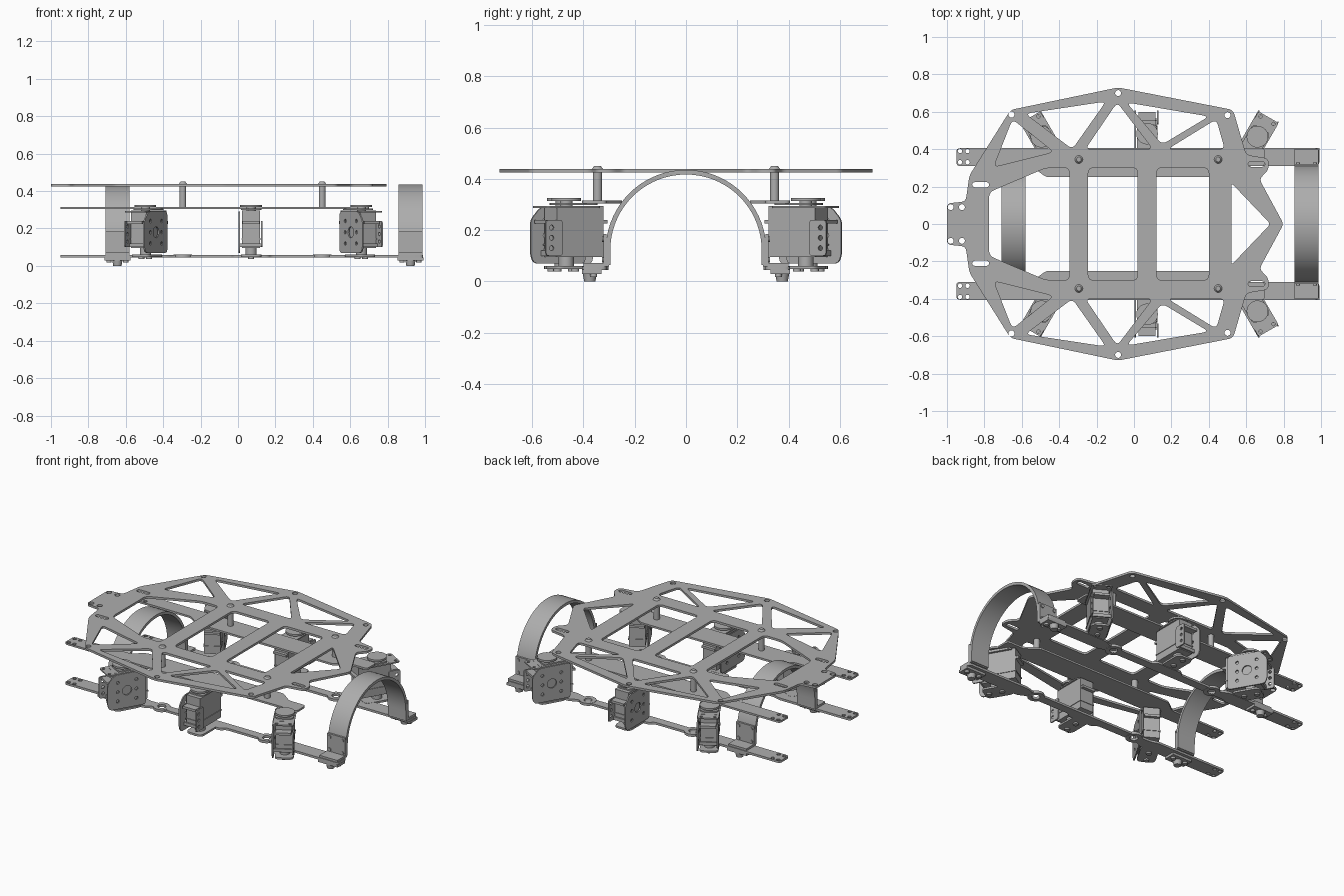
import bpy, bmesh
from math import sin, cos, pi, radians
from mathutils import Matrix, Vector

cube = bpy.data.objects.get("Cube")
if cube:
    bpy.data.objects.remove(cube, do_unlink=True)

grey = bpy.data.materials.new("machined_grey")
grey.use_nodes = True
colour = (0.42, 0.42, 0.42, 1)
grey.diffuse_color = colour
grey.node_tree.nodes["Principled BSDF"].inputs["Base Color"].default_value = colour

UPRIGHT = Matrix.Rotation(pi / 2, 4, 'X')                    # sheet in x-z
ACROSS = Matrix.Rotation(pi / 2, 4, 'Z') @ UPRIGHT           # sheet in y-z
I = Matrix.Identity(4)


def at(x, y, z):
    return Matrix.Translation((x, y, z))


def finish(obj, mirror):
    """Material, shading and optional left-right mirroring."""
    obj.data.materials.clear()
    obj.data.materials.append(grey)
    if mirror:
        mod = obj.modifiers.new("mirror", 'MIRROR')
        mod.use_axis = (False, True, False)
        mod.use_mirror_merge = False
    bpy.ops.object.select_all(action='DESELECT')
    obj.select_set(True)
    bpy.context.view_layer.objects.active = obj
    bpy.ops.object.shade_smooth_by_angle(angle=radians(35))
    return obj


def circle(x, y, r, n=16):
    return [(x + r * cos(2 * pi * i / n), y + r * sin(2 * pi * i / n)) for i in range(n)]


def slot(x, y, length, r):
    h = length / 2 - r
    arc = [(r * cos(a * pi / 6 - pi / 2), r * sin(a * pi / 6 - pi / 2)) for a in range(7)]
    return [(x + h + p, y + q) for p, q in arc] + [(x - h - p, y - q) for p, q in arc]


def rounded(points, r):
    """Replace every corner with a short curve."""
    out = []
    for i, p in enumerate(points):
        p = Vector(p)
        a, b = Vector(points[i - 1]) - p, Vector(points[(i + 1) % len(points)]) - p
        a *= min(r / a.length, 0.45)
        b *= min(r / b.length, 0.45)
        for t in (0, 0.25, 0.5, 0.75, 1):
            out.append(tuple(p + a * (1 - t) ** 2 + b * t ** 2))
    return out


def flip(loops):
    return [[(x, -y) for x, y in loop] for loop in loops]


def sheet(name, loops, thickness, matrix, mirror=False):
    """Flat sheet: first loop is the outline, the others are holes."""
    curve = bpy.data.curves.new(name, 'CURVE')
    curve.dimensions = '2D'
    curve.fill_mode = 'BOTH'
    curve.extrude = thickness / 2
    for loop in loops:
        spline = curve.splines.new('POLY')
        spline.points.add(len(loop) - 1)
        for point, (x, y) in zip(spline.points, loop):
            point.co = (x, y, 0, 1)
        spline.use_cyclic_u = True
    temp = bpy.data.objects.new(name, curve)
    mesh = bpy.data.meshes.new_from_object(temp)
    bpy.data.objects.remove(temp)
    mesh.transform(matrix)
    bm = bmesh.new()
    bm.from_mesh(mesh)
    bmesh.ops.remove_doubles(bm, verts=bm.verts, dist=1e-5)
    bmesh.ops.recalc_face_normals(bm, faces=bm.faces)
    bm.to_mesh(mesh)
    bm.free()
    obj = bpy.data.objects.new(name, mesh)
    bpy.context.collection.objects.link(obj)
    return finish(obj, mirror)


def solid(name, matrix, lo=None, hi=None, r=None, h=None, r_top=None, mirror=True):
    """Box between two corners, or a cylinder or cone standing on the origin."""
    bm = bmesh.new()
    if r is None:
        lo, hi = Vector(lo), Vector(hi)
        bmesh.ops.create_cube(bm, size=1, matrix=Matrix.Translation((lo + hi) / 2)
                              @ Matrix.Diagonal((*(hi - lo), 1)))
    else:
        bmesh.ops.create_cone(bm, cap_ends=True, segments=20, radius1=r,
                              radius2=r if r_top is None else r_top, depth=h, matrix=at(0, 0, h / 2))
    mesh = bpy.data.meshes.new(name)
    bm.transform(matrix)
    bm.to_mesh(mesh)
    bm.free()
    obj = bpy.data.objects.new(name, mesh)
    bpy.context.collection.objects.link(obj)
    return finish(obj, mirror)


# Top deck: outline, truss windows, slots and bolt holes
half = [(0.8, 0), (0.67, 0.24), (0.72, 0.29), (0.72, 0.35), (0.6, 0.37), (0.53, 0.61),
        (-0.085, 0.73), (-0.66, 0.61), (-0.88, 0.26), (-0.9, 0.12), (-1, 0.11)]
outline = half + [(x, -y) for x, y in reversed(half[1:])]
windows = [[(-0.65, 0.56), (-0.43, 0.385), (-0.75, 0.305)],
           [(-0.58, 0.59), (-0.15, 0.655), (-0.33, 0.4)],
           [(-0.09, 0.65), (-0.26, 0.4), (0.1, 0.4)],
           [(-0.04, 0.65), (0.4, 0.575), (0.15, 0.425)],
           [(0.44, 0.56), (0.485, 0.4), (0.18, 0.4)]]
holes = [rounded(w, 0.03) for w in windows]
holes += [circle(x, y, 0.016) for x, y in
          ((-0.085, 0.7), (0.5, 0.582), (-0.655, 0.585), (-0.98, 0.09), (-0.92, 0.09))]
holes += [slot(-0.82, 0.21, 0.09, 0.014), slot(0.655, 0.32, 0.09, 0.014)]
centre = [rounded([(x0, -0.3), (x1, -0.3), (x1, 0.3), (x0, 0.3)], 0.03)
          for x0, x1 in ((-0.245, 0.02), (0.12, 0.4))]
centre += [rounded([(-0.775, 0.17), (-0.47, 0.3), (-0.345, 0.3),
                    (-0.345, -0.3), (-0.47, -0.3), (-0.775, -0.17)], 0.03),
           rounded([(0.52, 0.22), (0.73, 0), (0.52, -0.22)], 0.02)]
sheet("top_deck", [rounded(outline, 0.025)] + holes + flip(holes) + centre, 0.014, at(0, 0, 0.432))

# Middle and lower side rails
end_holes = [circle(x, y, 0.012, 10) for x in (-0.93, -0.89) for y in (0.33, 0.39)]
mid = [(-0.95, 0.31), (-0.55, 0.31), (-0.47, 0.25), (0.5, 0.25), (0.58, 0.31),
       (0.7, 0.31), (0.7, 0.405), (-0.95, 0.405)]
sheet("middle_rail", [rounded(mid, 0.02)] + end_holes, 0.012, at(0, 0, 0.309), True)
low = [(-0.95, 0.31), (-0.44, 0.31), (-0.4, 0.325), (0.5, 0.325), (0.55, 0.31), (0.99, 0.31),
       (0.99, 0.405), (0.55, 0.405), (0.5, 0.38), (0.18, 0.38), (0.16, 0.405),
       (-0.02, 0.405), (-0.04, 0.38), (-0.34, 0.38), (-0.38, 0.405), (-0.95, 0.405)]
rings = (-0.295, 0.45)
cuts = [circle(x, 0.352, 0.024) for x in rings]
sheet("lower_rail", [rounded(low, 0.02)] + end_holes + cuts, 0.014, at(0, 0, 0.052), True)
for x in rings:
    sheet("rail_ring", [circle(x, 0.352, 0.05, 24), circle(x, 0.352, 0.025, 24)],
          0.016, at(0, 0, 0.052), True)
    # Standoffs with domed screws
    base = at(x, 0.345, 0)
    solid("standoff", base @ at(0, 0, 0.315), r=0.018, h=0.11)
    solid("deck_screw", base @ at(0, 0, 0.438), r=0.022, h=0.012, r_top=0.013)

# Arches with clamps and feet
for x in (-0.645, 0.922):
    arc = [(i * pi / 36) for i in range(37)]
    profile = [(0.313, 0.065)] + [(0.313 * cos(a), 0.122 + 0.313 * sin(a)) for a in arc]
    profile += [(-0.313, 0.065), (-0.295, 0.065)]
    profile += [(-0.295 * cos(a), 0.122 + 0.295 * sin(a)) for a in arc] + [(0.295, 0.065)]
    sheet("arch", [profile], 0.128, at(x, 0, 0) @ ACROSS)
    base = at(x, 0, 0)
    solid("arch_clamp", base, (-0.064, 0.31, 0.06), (0.064, 0.322, 0.185))
    solid("arch_flange", base, (-0.064, 0.3, 0.058), (0.064, 0.4, 0.072))
    solid("foot_plate", base, (-0.07, 0.33, 0.03), (0.07, 0.405, 0.046))
    solid("foot", base @ at(0, 0.375, 0), r=0.022, r_top=0.028, h=0.034)
    for dx in (-0.045, 0.045):
        solid("foot_bolt", base @ at(dx, 0.36, 0.018), r=0.014, h=0.03)
        for z in (0.085, 0.165):
            solid("clamp_bolt", base @ at(dx, 0.315, z) @ UPRIGHT.inverted(), r=0.011, h=0.013)

# Joint motors, each in a perforated bracket
for x, angle, side in ((0.6, 60, 1), (0.07, 90, 1), (-0.435, 120, -1)):
    base = at(x, 0.363, 0) @ Matrix.Rotation(radians(angle), 4, 'Z')
    solid("motor_case", base, (-0.02, -0.048, 0.095), (0.19, 0.048, 0.295))
    solid("motor_ears", base, (-0.04, -0.046, 0.225), (0.235, 0.046, 0.24))
    solid("motor_band", base, (-0.024, -0.052, 0.14), (0.194, 0.052, 0.146))
    solid("motor_spindle", base @ at(0.12, 0, 0.29), r=0.025, h=0.03)
    solid("motor_horn", base @ at(0.12, 0, 0.314), r=0.058, h=0.012)
    solid("motor_boss", base @ at(0.12, 0, 0.055), r=0.03, h=0.045)
    # Bracket top and bottom tabs
    tab = rounded([(0, -0.062), (0.24, -0.062), (0.24, 0.062), (0, 0.062)], 0.015)
    dots = [circle(u, v, 0.009, 10) for u in (0.17, 0.222) for v in (-0.04, 0.04)]
    tab_top = rounded([(0, -0.055), (0.17, -0.055), (0.17, 0.055), (0, 0.055)], 0.03)
    sheet("joint_tab_top", [tab_top], 0.008, base @ at(0, 0, 0.302), True)
    if angle != 90:
        sheet("bracket_top", [tab] + dots, 0.008, base @ at(0, 0, 0.29), True)
    sheet("joint_tab_bottom", [tab_top], 0.012, base @ at(0.02, 0, 0.054), True)
    for u in (0.08, 0.16):
        solid("tab_bolt", base @ at(u, 0, 0.038), r=0.016, h=0.012)
    # Perforated side plate and end frame
    plate = rounded([(0, 0.07), (0.23, 0.07), (0.245, 0.1), (0.245, 0.24), (0.2, 0.29), (0, 0.29)], 0.02)
    holes = [circle(0.12, 0.18, 0.03)]
    holes += [circle(u, z, 0.01, 10) for u in (0.06, 0.18) for z in (0.12, 0.18, 0.24)]
    sheet("side_plate", [plate] + holes, 0.008, base @ at(0, side * 0.062, 0) @ UPRIGHT, True)
    edge = rounded([(0.17, 0.1), (0.245, 0.1), (0.245, 0.24), (0.17, 0.24)], 0.015)
    pins = [circle(0.22, z, 0.01, 10) for z in (0.13, 0.17, 0.21)]
    sheet("end_plate", [edge] + pins, 0.008, base @ at(0, -side * 0.056, 0) @ UPRIGHT, True)
    solid("end_frame", base, (0.19, -0.056, 0.1), (0.2, 0.062, 0.12))
